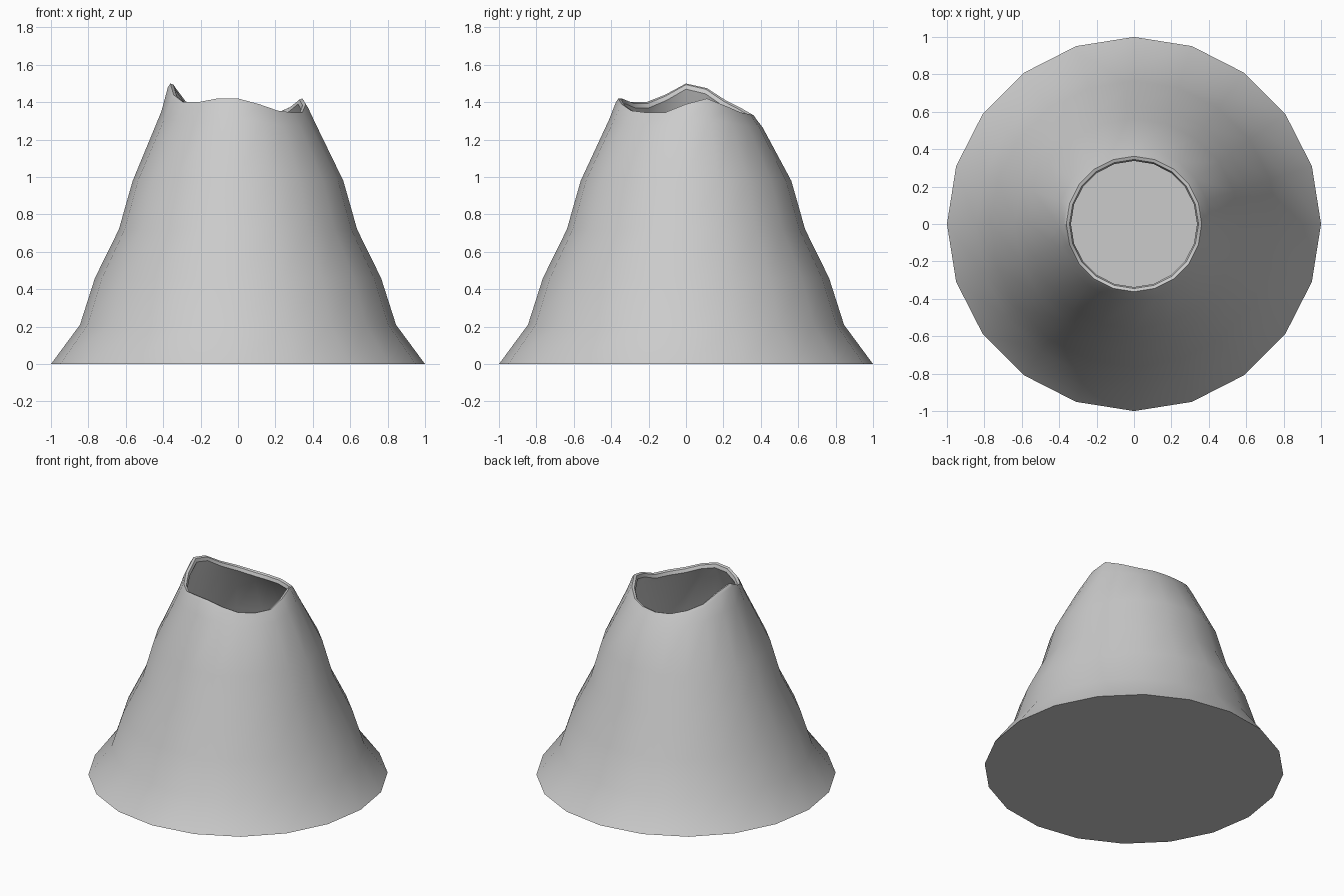
import bpy, bmesh, math

if "Cube" in bpy.data.objects:
    bpy.data.objects.remove(bpy.data.objects["Cube"])

SIDES = 20
# rim height at each 18 degree step, counter-clockwise from +x
RIM = [1.39, 1.42, 1.38, 1.345, 1.335, 1.33, 1.34, 1.37, 1.41, 1.475,
       1.50, 1.44, 1.40, 1.40, 1.42, 1.42, 1.39, 1.355, 1.345, 1.345]
# outer slope (radius, height) and thin wall
SLOPE = [(1.0, 0.0), (0.845, 0.21), (0.765, 0.46), (0.637, 0.72), (0.563, 0.98)]
WALL = 0.03


def shoulder(h):
    return 1.31 + (h - 1.42) * 0.5


def section(h):
    """Cross-section from the outer foot, over the lip, down to the inner floor."""
    s = shoulder(h)
    outer = SLOPE + [(0.41, s)]
    lip = [(0.375, h - 0.02), (0.362, h), (0.345, h - 0.006), (0.337, h - 0.03)]
    inner = [(r - WALL, z - 0.01) for r, z in reversed(outer[1:])]
    return outer + lip + inner + [(0.95, WALL)]


# hollow mountain with an uneven crater lip
bm = bmesh.new()
columns = []
for i, h in enumerate(RIM):
    a = 2 * math.pi * i / SIDES
    columns.append([bm.verts.new((r * math.cos(a), r * math.sin(a), z))
                    for r, z in section(h)])
for i in range(SIDES):
    a, b = columns[i], columns[(i + 1) % SIDES]
    for j in range(len(a) - 1):
        bm.faces.new((a[j], b[j], b[j + 1], a[j + 1]))

# underside and inner floor
bm.faces.new([c[0] for c in reversed(columns)])
bm.faces.new([c[-1] for c in columns])
bmesh.ops.recalc_face_normals(bm, faces=bm.faces)

mesh = bpy.data.meshes.new("volcano_cone")
bm.to_mesh(mesh)
bm.free()
cone = bpy.data.objects.new("volcano_cone", mesh)
bpy.context.collection.objects.link(cone)
bpy.context.view_layer.objects.active = cone
cone.select_set(True)
bpy.ops.object.shade_smooth_by_angle(angle=math.radians(35))
